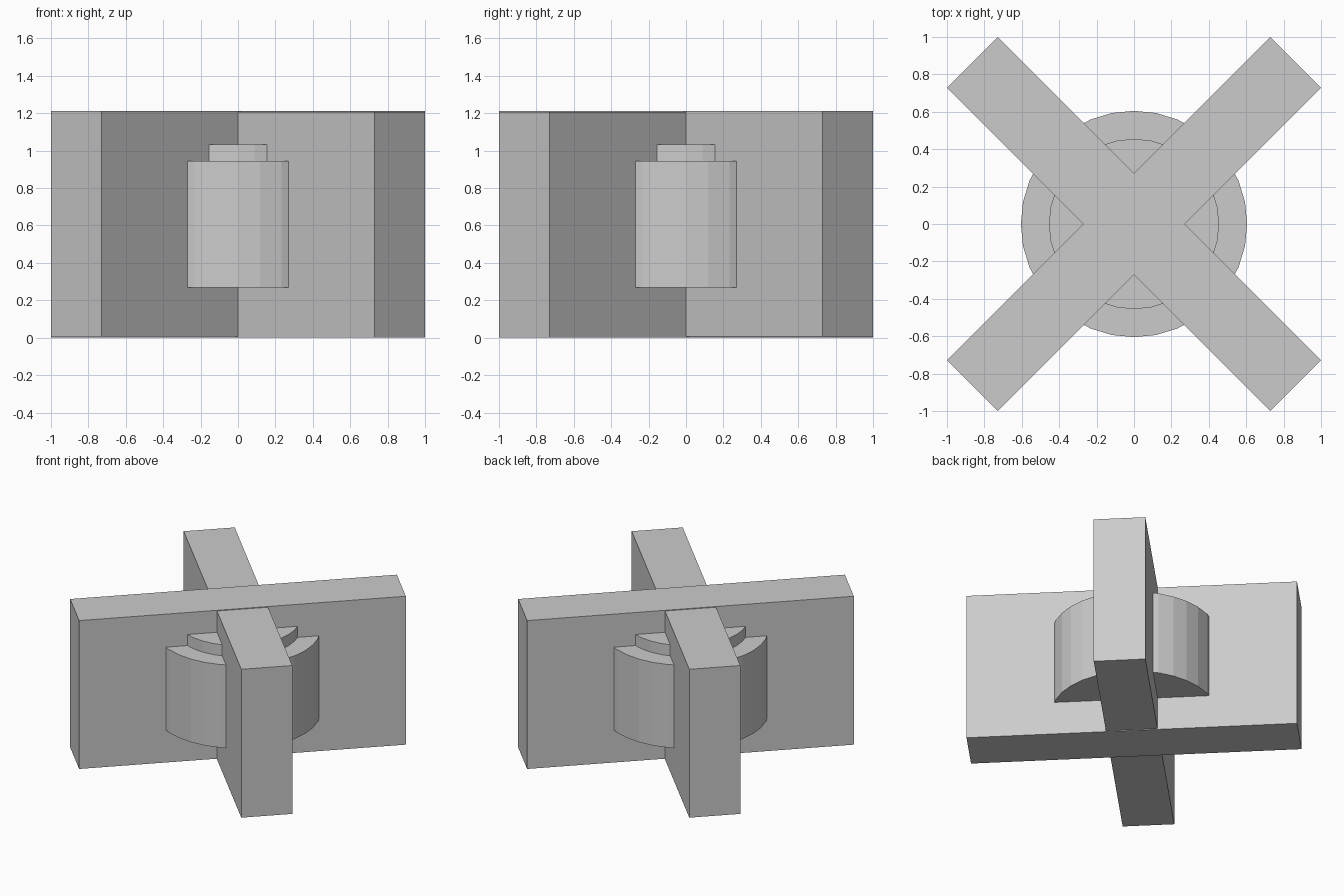
import bpy
from math import radians

if "Cube" in bpy.data.objects:
    bpy.data.objects.remove(bpy.data.objects["Cube"])


def board(name, angle, z0):
    bpy.ops.mesh.primitive_cube_add(size=1, location=(0, 0, z0 + HEIGHT / 2),
                                    rotation=(0, 0, radians(angle)))
    ob = bpy.context.object
    ob.name = name
    ob.scale = (LENGTH, WIDTH, HEIGHT)


def disc(name, radius, z0, z1):
    bpy.ops.mesh.primitive_cylinder_add(vertices=32, radius=radius, depth=z1 - z0,
                                        location=(0, 0, (z0 + z1) / 2))
    bpy.context.object.name = name


LENGTH, WIDTH, HEIGHT = 2.446, 0.382, 1.207

# Two crossed boards, one a hair higher than the other
board("cross_board_low", -45, 0.0)
board("cross_board_high", 45, 0.006)

# Round hub through the crossing, with a smaller step on top
disc("hub", 0.605, 0.268, 0.944)
disc("hub_step", 0.455, 0.944, 1.034)
